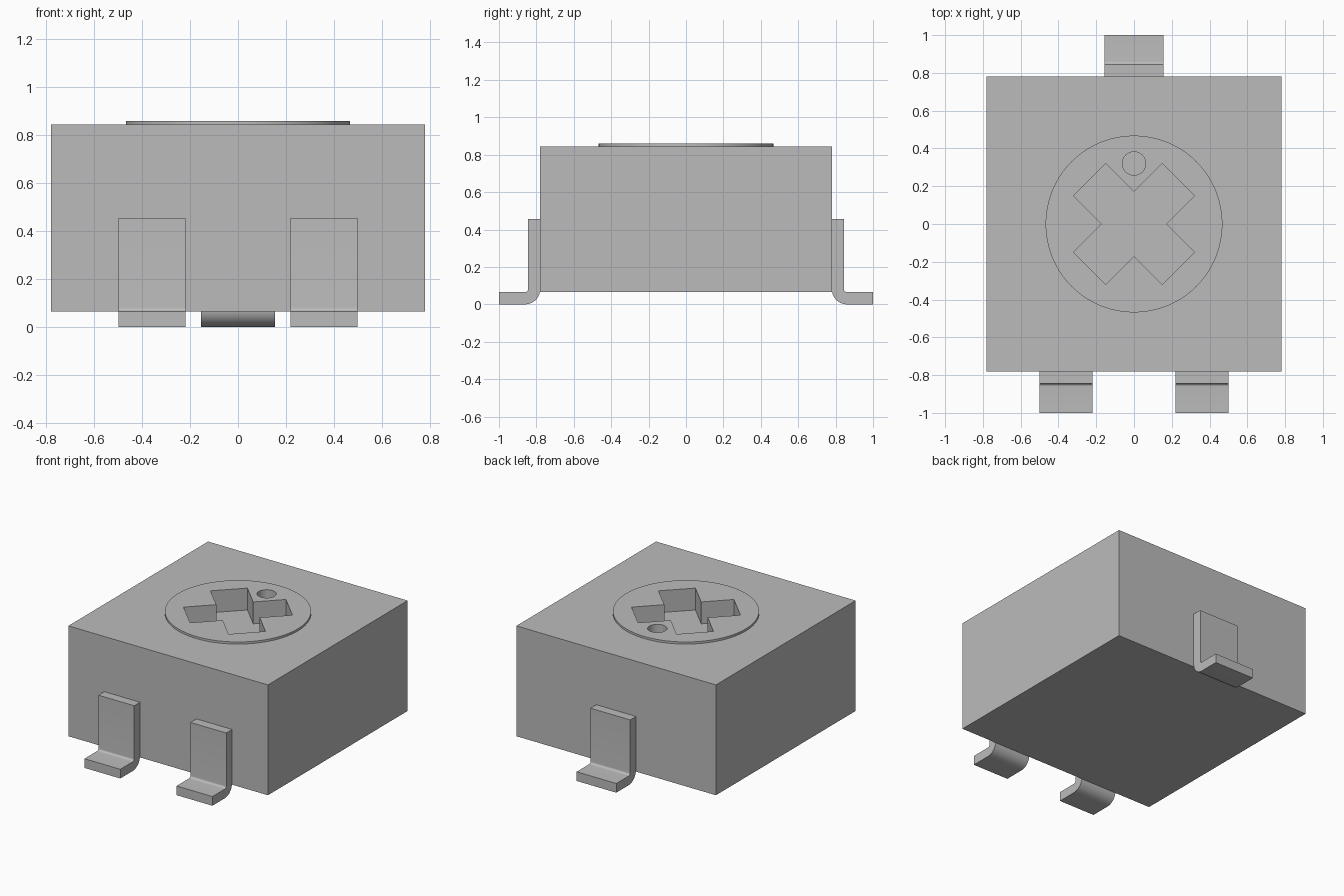
import bpy, bmesh, math
from mathutils import Matrix

default = bpy.data.objects.get("Cube")
if default:
    bpy.data.objects.remove(default, do_unlink=True)

grey = bpy.data.materials.new("mid_grey")
grey.use_nodes = True
COLOUR = (0.5, 0.5, 0.5, 1.0)
grey.diffuse_color = COLOUR
grey.node_tree.nodes["Principled BSDF"].inputs["Base Color"].default_value = COLOUR

BODY_HALF, BODY_BOTTOM, BODY_TOP = 0.78, 0.065, 0.845
DIAL_TOP, RECESS_FLOOR = 0.86, 0.705


def prism(name, outline, depth, matrix):
    """Extrude a flat outline along its local z, then place it."""
    bm = bmesh.new()
    face = bm.faces.new([bm.verts.new((x, y, 0)) for x, y in outline])
    new = bmesh.ops.extrude_face_region(bm, geom=[face])["geom"]
    top = [v for v in new if isinstance(v, bmesh.types.BMVert)]
    bmesh.ops.translate(bm, verts=top, vec=(0, 0, depth))
    bmesh.ops.recalc_face_normals(bm, faces=bm.faces)
    bm.transform(matrix)
    mesh = bpy.data.meshes.new(name)
    bm.to_mesh(mesh)
    bm.free()
    mesh.materials.append(grey)
    obj = bpy.data.objects.new(name, mesh)
    bpy.context.collection.objects.link(obj)
    return obj


def activate(obj):
    bpy.ops.object.select_all(action="DESELECT")
    obj.select_set(True)
    bpy.context.view_layer.objects.active = obj


def arc(cx, cy, r, start, end, steps):
    angles = [math.radians(start + (end - start) * i / steps) for i in range(steps + 1)]
    return [(cx + r * math.cos(a), cy + r * math.sin(a)) for a in angles]


def circle(cx, cy, r, sides):
    return arc(cx, cy, r, 0, 360, sides)[:-1]


def up(z):
    return Matrix.Translation((0, 0, z))


# Housing and raised dial
h = BODY_HALF
body = prism("housing", [(-h, -h), (h, -h), (h, h), (-h, h)],
             BODY_TOP - BODY_BOTTOM, up(BODY_BOTTOM))
dial = prism("adjuster_dial", circle(0, 0, 0.468, 96),
             DIAL_TOP - BODY_TOP, up(BODY_TOP))

# Diagonal cross slot and round pointer hole, cut through dial into housing
w, l = 0.12, 0.333
quarter = [(l, -w), (l, w), (w, w)]
cross = []
for k in range(4):
    c, s = math.cos(math.radians(45 + 90 * k)), math.sin(math.radians(45 + 90 * k))
    cross += [(x * c - y * s, x * s + y * c) for x, y in quarter]
cutters = [prism("cross_cutter", cross, 0.4, up(RECESS_FLOOR)),
           prism("hole_cutter", circle(0, 0.32, 0.062, 32), 0.4, up(RECESS_FLOOR))]
for target in (body, dial):
    activate(target)
    for cutter in cutters:
        mod = target.modifiers.new("recess", "BOOLEAN")
        mod.operation, mod.solver, mod.object = "DIFFERENCE", "EXACT", cutter
        bpy.ops.object.modifier_apply(modifier=mod.name)
for cutter in cutters:
    bpy.data.objects.remove(cutter, do_unlink=True)

# Bent terminals: profile is (distance outward, height)
t, bend = 0.065, 0.015
outer = bend + t
profile = [(h, 0.455)]
profile += arc(h + outer, outer, outer, 180, 270, 12)
profile += [(1.0, 0), (1.0, t)]
profile += arc(h + outer, outer, bend, 270, 180, 8)
profile += [(h + t, 0.455)]


def terminal(name, x, width, side):
    # Local x runs outward along y, local y runs up, local z runs across
    place = Matrix(((0, 0, 1, x - width / 2), (side, 0, 0, 0),
                    (0, 1, 0, 0), (0, 0, 0, 1)))
    obj = prism(name, profile, width, place)
    bm = bmesh.new()
    bm.from_mesh(obj.data)
    bmesh.ops.recalc_face_normals(bm, faces=bm.faces)
    bm.to_mesh(obj.data)
    bm.free()
    return obj


parts = [body, dial,
         terminal("front_left_terminal", 0.36, 0.28, -1),
         terminal("front_right_terminal", -0.36, 0.28, -1),
         terminal("back_terminal", 0, 0.31, 1)]

# Smooth the curves, keep the corners sharp
for obj in parts:
    activate(obj)
    bpy.ops.object.shade_smooth_by_angle(angle=math.radians(30))
